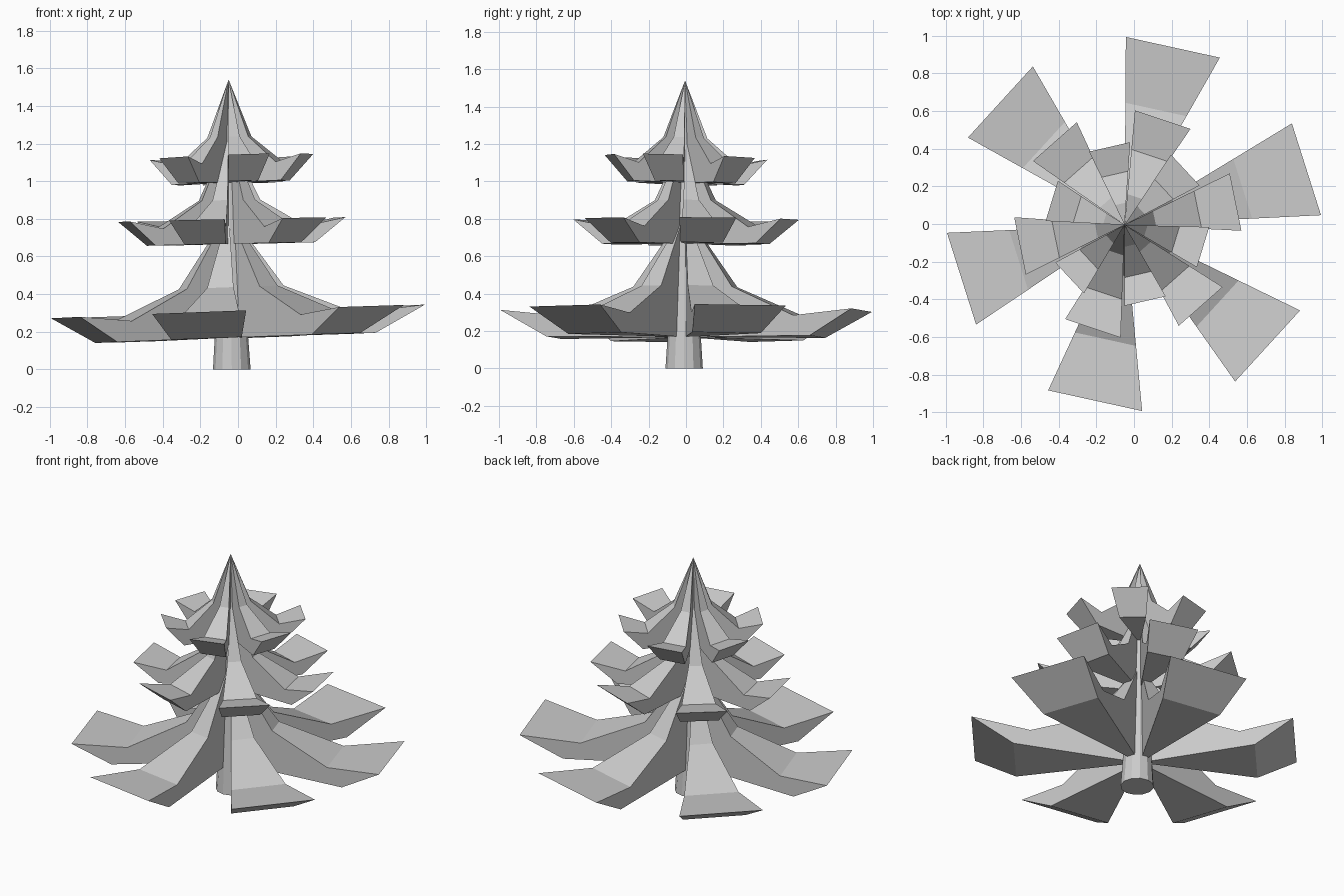
import bpy, bmesh, math
from mathutils import Vector

if "Cube" in bpy.data.objects:
    bpy.data.objects.remove(bpy.data.objects["Cube"])

grey = bpy.data.materials.new("plain_grey")
grey.diffuse_color = (0.6, 0.6, 0.6, 1)
grey.use_nodes = True
grey.node_tree.nodes["Principled BSDF"].inputs["Base Color"].default_value = grey.diffuse_color

AXIS = Vector((-0.05, -0.005, 0))


def make_object(name, bm):
    bmesh.ops.recalc_face_normals(bm, faces=bm.faces)
    mesh = bpy.data.meshes.new(name)
    bm.to_mesh(mesh)
    bm.free()
    mesh.materials.append(grey)
    obj = bpy.data.objects.new(name, mesh)
    bpy.context.collection.objects.link(obj)
    return obj


def tier(name, radius, centre, first_angle, tilt, profile):
    """Six wedge-shaped boughs; profile = (fraction of radius, height) from apex to underside."""
    bm = bmesh.new()
    centre = Vector((*centre, 0))
    half = math.radians(14.9)
    apex_z, base_z = profile[0][1], profile[-1][1]
    for k in range(6):
        a = math.radians(first_angle + 60 * k)
        top = bm.verts.new((AXIS.x, AXIS.y, apex_z))
        base = bm.verts.new((AXIS.x, AXIS.y, base_z))
        sides = []
        for s in (-1, 1):
            tip = centre + radius * Vector((math.cos(a + s * half), math.sin(a + s * half), 0))
            row = []
            for t, z in profile[1:-1]:
                p = AXIS.lerp(tip, t)
                p.z = z + tilt[0] * p.x + tilt[1] * p.y
                row.append(bm.verts.new(p))
            sides.append(row)
        left, right = sides
        # Top, tip and underside faces
        bm.faces.new((top, left[0], right[0]))
        for i in range(len(left) - 1):
            bm.faces.new((left[i], left[i + 1], right[i + 1], right[i]))
        bm.faces.new((left[-1], base, right[-1]))
        # Upright side faces
        for row in sides:
            bm.faces.new([top] + row + [base])
    return make_object(name, bm)


# Boughs, from widest to narrowest
tier("lower_boughs", 0.995, (0, 0), 17.6, (0.037, -0.004),
     [(0, 0.84), (0.28, 0.437), (0.65, 0.277), (1, 0.308), (0.75, 0.168), (0, 0.168)])
tier("middle_boughs", 0.605, (-0.033, 0), 11.5, (0.021, -0.004),
     [(0, 1.25), (0.27, 0.90), (0.66, 0.755), (1, 0.797), (0.74, 0.667), (0, 0.667)])
tier("upper_boughs", 0.435, (-0.035, 0), 43, (0.035, -0.03),
     [(0, 1.54), (0.27, 1.235), (0.65, 1.092), (1, 1.13), (0.72, 0.993), (0, 0.993)])

# Tapered trunk running up to the treetop
bm = bmesh.new()
SIDES = 12
ring = [bm.verts.new((-0.033 + 0.1 * math.cos(2 * math.pi * i / SIDES),
                      -0.01 + 0.1 * math.sin(2 * math.pi * i / SIDES), 0)) for i in range(SIDES)]
peak = bm.verts.new((AXIS.x, AXIS.y, 1.53))
bm.faces.new(ring)
for i in range(SIDES):
    bm.faces.new((ring[i], ring[(i + 1) % SIDES], peak))
make_object("trunk", bm)
